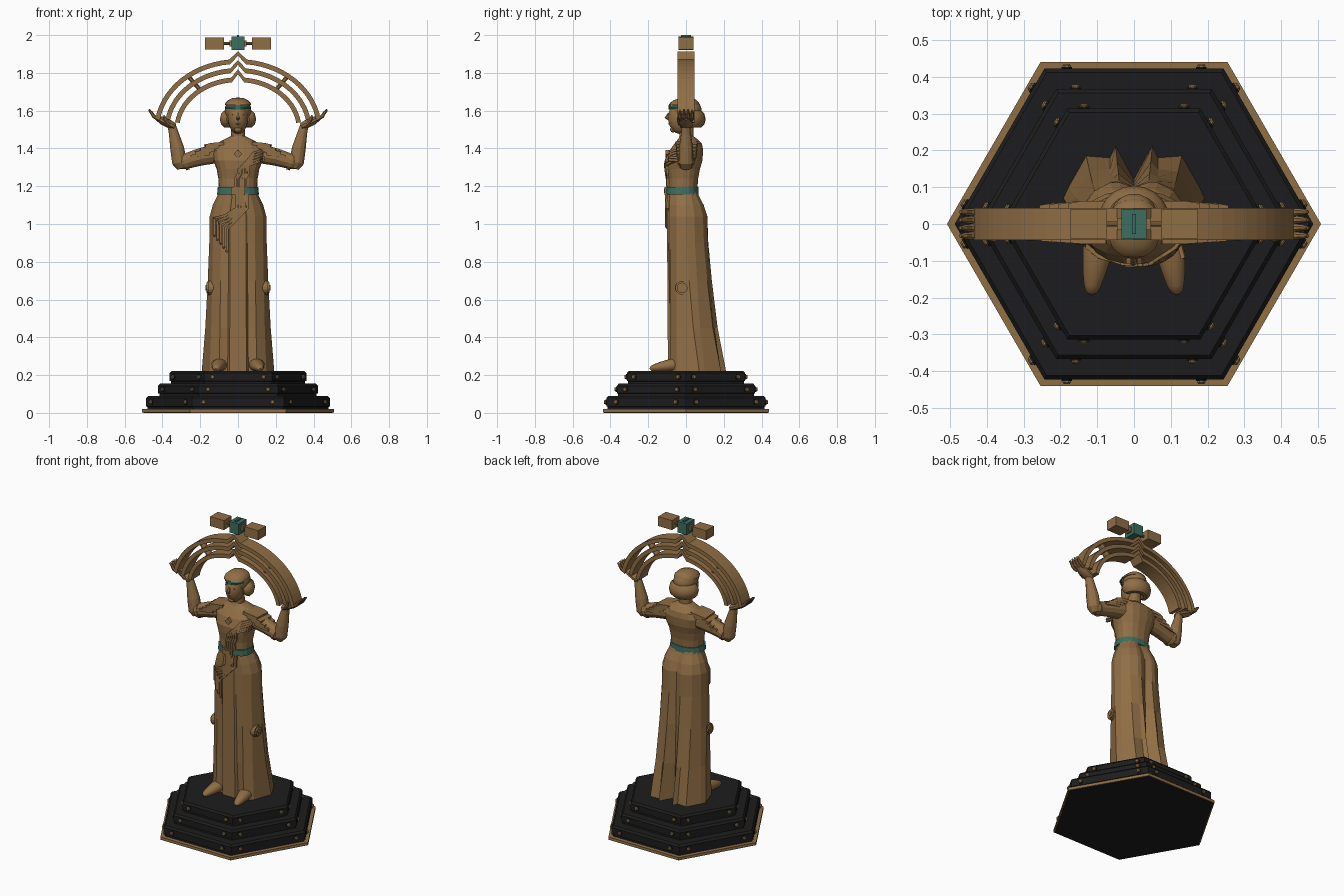
import bpy, bmesh, math
from math import sin, cos, pi, radians
from mathutils import Vector as V
from mathutils.bvhtree import BVHTree

if "Cube" in bpy.data.objects:
    bpy.data.objects.remove(bpy.data.objects["Cube"])


def mat(name, r, g, b):
    m = bpy.data.materials.new(name)
    m.diffuse_color = (r, g, b, 1)
    m.use_nodes = True
    m.node_tree.nodes["Principled BSDF"].inputs["Base Color"].default_value = m.diffuse_color
    return m


BRONZE = mat("bronze", 0.28, 0.156, 0.06)
TEAL = mat("teal_patina", 0.046, 0.155, 0.115)
BLACK = mat("black_stone", 0.012, 0.012, 0.013)


def mesh(name, verts, faces, m, smooth=None):
    me = bpy.data.meshes.new(name)
    me.from_pydata([tuple(v) for v in verts], [], faces)
    bm = bmesh.new()
    bm.from_mesh(me)
    bmesh.ops.recalc_face_normals(bm, faces=bm.faces)
    bm.to_mesh(me)
    bm.free()
    me.materials.append(m)
    if smooth:
        me.shade_smooth()
        me.set_sharp_from_angle(angle=radians(smooth))
    o = bpy.data.objects.new(name, me)
    bpy.context.collection.objects.link(o)
    return o


def loft(name, rings, m, smooth=None):
    n = len(rings[0])
    verts = [v for r in rings for v in r]
    faces = [(k*n+i, k*n+(i+1) % n, (k+1)*n+(i+1) % n, (k+1)*n+i)
             for k in range(len(rings)-1) for i in range(n)]
    faces += [tuple(range(n)), tuple(range(len(verts)-n, len(verts)))]
    mesh(name, verts, faces, m, smooth)
    return verts, faces


def tube(name, pts, radii, m, n=10, ref=(0, 1, 0), wide=1.0, smooth=None):
    pts = [V(p) for p in pts]
    if not isinstance(radii, (list, tuple)):
        radii = [radii]*len(pts)
    rings = []
    for i, p in enumerate(pts):
        t = (pts[min(i+1, len(pts)-1)]-pts[max(i-1, 0)]).normalized()
        s = V(ref)
        s = (s-t*s.dot(t)).normalized()
        u = t.cross(s)
        rings.append([p+radii[i]*(s*cos(a)*wide+u*sin(a))
                      for a in [2*pi*(j+.5)/n for j in range(n)]])
    return loft(name, rings, m, smooth)


def box(name, c, h, m, tilt=0):
    vs = []
    for x in (-1, 1):
        for y in (-1, 1):
            for z in (-1, 1):
                a, b = x*h[0], z*h[2]
                vs.append((c[0]+a*cos(tilt)+b*sin(tilt), c[1]+y*h[1], c[2]-a*sin(tilt)+b*cos(tilt)))
    return mesh(name, vs, [(0, 1, 3, 2), (4, 6, 7, 5), (0, 4, 5, 1), (2, 3, 7, 6), (0, 2, 6, 4), (1, 5, 7, 3)], m)


def ball(name, c, r, m, n=16, smooth=40):
    k = n//2
    rings = [[(c[0]+r[0]*sin(p)*cos(2*pi*j/n), c[1]+r[1]*sin(p)*sin(2*pi*j/n), c[2]-r[2]*cos(p))
              for j in range(n)] for p in [pi*(i+.12)/(k+.24) for i in range(k+1)]]
    loft(name, rings, m, smooth)


def hexa(z, r):
    return [(r*cos(i*pi/3), r*sin(i*pi/3), z) for i in range(6)]


# Stepped hexagonal base with bolts; the underside is black
loft("base_underside", [hexa(0, .5), hexa(.004, .5)], BLACK)
loft("base_plate", [hexa(.002, .508), hexa(.02, .508)], BRONZE)
for k, (z0, z1, r) in enumerate([(.02, .09, .487), (.09, .155, .423), (.155, .222, .362)]):
    loft(f"base_tier_{k}", [hexa(z0, r-.008), hexa(z0+.012, r-.008), hexa(z0+.014, r),
                            hexa(z1-.012, r), hexa(z1, r-.012)], BLACK)
    for side in range(6):
        a = side*pi/3+pi/6
        nrm, tan = V((cos(a), sin(a), 0)), V((-sin(a), cos(a), 0))
        for s in (-1, 1):
            p = nrm*(r*.866-.004)+tan*(s*r*.375)+V((0, 0, (z0+z1)/2+.002))
            tube("bolt_washer", [p, p+nrm*.009], .016, BLACK, 8, (0, 0, 1))
            tube("bolt_head", [p, p+nrm*.013, p+nrm*.017], [.012, .012, .008], BRONZE, 8, (0, 0, 1))

# Pleated gown: hip outline blended into the flared hem outline
HEM = [(0, -.095), (.045, -.095), (.055, -.075), (.10, -.085), (.15, -.05), (.192, .07),
       (.178, .10), (.13, .185), (.065, .18), (.05, .212), (0, .12)]
HIP = [(0, -.1), (.042, -.1), (.05, -.093), (.09, -.085), (.132, -.05), (.15, 0),
       (.14, .045), (.108, .09), (.065, .112), (.04, .113), (0, .1)]


def gown_ring(z, t, sx=1, sy=1):
    half = [(sx*(a[0]+(b[0]-a[0])*t), (a[1]+(b[1]-a[1])*t)*(sy if a[1] > 0 else 1))
            for a, b in zip(HIP, HEM)]
    return [(x, y, z) for x, y in half] + [(-x, y, z) for x, y in half[-2:0:-1]]


gown = [gown_ring(*a) for a in [(.22, 1), (.45, .55), (.7, .24), (.9, .05), (1.04, 0),
                                (1.1, 0, .89, .83), (1.15, 0, .73, .6), (1.175, 0, .68, .52)]]
gv, gf = loft("gown", gown, BRONZE)


# Torso, neck
def oval(z, w, f, b, n=18):
    c, d = (f+b)/2, (b-f)/2
    pw = lambda v: math.copysign(abs(v)**.85, v)
    return [(w*pw(cos(2*pi*i/n)), c+d*pw(sin(2*pi*i/n)), z) for i in range(n)]


torso = [oval(*a) for a in [(1.16, .1, -.097, .06), (1.24, .104, -.098, .065), (1.29, .113, -.106, .075),
                            (1.335, .13, -.108, .088), (1.39, .14, -.088, .092), (1.425, .115, -.062, .085),
                            (1.45, .07, -.042, .06), (1.465, .038, -.035, .04), (1.53, .034, -.035, .04)]]
tv, tf = loft("torso", torso, BRONZE)
off = len(gv)
BODY = BVHTree.FromPolygons([V(v) for v in gv+tv], gf+[tuple(i+off for i in f) for f in tf])


def drape(name, pts, r):
    """Narrow band laid on the front of the body."""
    out = []
    for (x0, z0), (x1, z1) in zip(pts, pts[1:]):
        for k in range(5):
            x, z = x0+(x1-x0)*k/5, z0+(z1-z0)*k/5
            hit = BODY.ray_cast(V((x, -1, z)), V((0, 1, 0)))[0]
            out.append((x, (hit.y if hit else -.09)-.004, z))
    tube(name, out, r, BRONZE, 4, (0, 1, 0))
    return out[-1]


# Sash of parallel stepped bands, pendant
for i in range(5):
    d = .014*i
    drape("sash_upper", [(.135, 1.395-d), (.08, 1.375-d), (.057-d, 1.345-d), (.057-d, 1.27),
                         (.042-d, 1.24), (.042-d, 1.185)], .0085)
    e = drape("sash_lower", [(.05-d, 1.16), (.05-d, 1.085), (-.03-d*.7, 1.0+d*.8),
                             (-.058-d*1.2, .975+d), (-.058-d*1.2, .83+d*1.6)], .0095)
    ball("sash_bead", e, (.008, .008, .01), BRONZE, 8)
tube("pendant", [(0, -.07, 1.37), (0, -.108, 1.37)], .022, BRONZE, 4, (1, 0, 1))

# Belt and buckle
loft("belt", [oval(z, w, f, b) for z, w, f, b in
              [(1.157, .111, -.107, .067), (1.195, .107, -.106, .066)]], TEAL)
box("belt_buckle", (0, -.104, 1.175), (.037, .009, .021), BRONZE)
box("buckle_plate", (0, -.112, 1.175), (.024, .005, .012), BRONZE)

# Head, face and hair
ball("face", (0, -.03, 1.562), (.054, .066, .086), BRONZE, 18)
tube("nose", [(0, -.09, 1.588), (0, -.102, 1.562), (0, -.09, 1.555)], [.005, .011, .008], BRONZE, 6, (1, 0, 0))
ball("lips", (0, -.087, 1.53), (.014, .006, .005), BRONZE, 8)
ball("chin", (0, -.068, 1.5), (.02, .017, .016), BRONZE, 10)
ball("hair_cap", (0, .004, 1.6), (.07, .08, .07), BRONZE, 18)
loft("hair_crown", [oval(z, w, f, b, 20) for z, w, f, b in
                    [(1.629, .071, -.092, .07), (1.642, .066, -.084, .068), (1.656, .052, -.064, .056),
                     (1.668, .026, -.03, .03)]], BRONZE, 45)
tube("hair_roll", [(.062*cos(a), .012+.058*sin(a), 1.555) for a in
                   [radians(-35+250*i/14) for i in range(15)]],
     [.012, .026]+[.034]*11+[.026, .012], BRONZE, 10, (0, 0, 1), 1.4, 40)
arc = [radians(200+140*i/12) for i in range(13)]
tube("headband", [(.066*cos(a), -.004+.08*sin(a), 1.619) for a in arc], .0065, TEAL, 6, (0, 0, 1), 1.7)
box("headband_jewel", (0, -.086, 1.619), (.012, .006, .012), TEAL)

for s in (-1, 1):
    # Eyes and feet
    ball("eye", (s*.021, -.08, 1.58), (.012, .008, .006), BRONZE, 8)
    tube("foot", [(s*.088, .02, .255), (s*.1, -.08, .253), (s*.108, -.13, .245), (s*.113, -.165, .239),
                  (s*.116, -.183, .235), (s*.117, -.19, .231)], [.036, .034, .027, .02, .014, .005],
         BRONZE, 12, (1, 0, 0), 1.2, 40)
    # Gown rosette at the knee
    for r, w in ((.037, .158), (.028, .167), (.014, .173)):
        tube("knee_rosette", [(s*.13, -.02, .662), (s*w, -.02, .662)], r, BRONZE, 14)
    # Layered shoulder plates
    for i in range(4):
        tube("shoulder_plate", [(s*(.075+.025*i), .004, 1.427-.018*i), (s*(.14+.026*i), .004, 1.42-.019*i),
                                (s*(.175+.026*i), .002, 1.413-.019*i)], [.0125, .0125, .0115],
             BRONZE, 4, (0, 1, 0), 6.6-.2*i)
    # Arm with cuff
    tube("upper_arm", [(s*.10, .01, 1.375), (s*.2, .005, 1.355), (s*.29, 0, 1.328), (s*.318, 0, 1.318)],
         [.052, .048, .041, .03], BRONZE, 12)
    tube("elbow_cuff", [(s*.268, 0, 1.334), (s*.288, 0, 1.328)], .046, BRONZE, 14)
    tube("forearm", [(s*.298, 0, 1.295), (s*.31, 0, 1.325), (s*.322, 0, 1.4), (s*.34, 0, 1.48),
                     (s*.352, 0, 1.525)], [.025, .04, .038, .027, .022], BRONZE, 12)
    # Cupped hand
    tube("palm", [(s*.335, 0, 1.515), (s*.365, 0, 1.53), (s*.4, 0, 1.547), (s*.432, 0, 1.562)],
         [.018, .022, .021, .012], BRONZE, 10, (0, 1, 0), 1.7, 40)
    for j in range(4):
        y = -.032+.0215*j
        tube("finger", [(s*.415, y*.9, 1.552), (s*.446, y, 1.57), (s*.46, y, 1.592),
                        (s*.472, y, 1.608-.004*abs(j-1.5))], [.011, .011, .009, .005], BRONZE, 8)
    tube("thumb", [(s*.365, -.03, 1.528), (s*.385, -.04, 1.553), (s*.392, -.04, 1.575)],
         [.012, .01, .005], BRONZE, 8)
    # Finial side blocks and axles
    box("finial_block", (s*.124, 0, 1.956), (.05, .04, .031), BRONZE)
    tube("finial_axle", [(s*.03, 0, 1.956), (s*.08, 0, 1.956)], .008, BRONZE, 8)
    box("finial_collar", (s*.04, 0, 1.956), (.006, .016, .016), BRONZE)

# Finial centre
box("finial_core", (0, 0, 1.957), (.034, .041, .036), TEAL)
box("finial_slot", (0, 0, 1.994), (.006, .027, .006), TEAL)

# Three nested pointed arches
ARCHES = [(.430, .360, 9), (.377, .313, 10), (.324, .264, 8)]
for k, (a, b, st) in enumerate(ARCHES):
    angs = [st+(84-st)*i/14 for i in range(15)]
    angs = angs+[90]+[180-g for g in reversed(angs)]
    rings = []
    for g in angs:
        g, lift = radians(g), (.042 if g == 90 else 0)
        rings.append([((a+t)*cos(g), y, 1.5+(b+t)*sin(g)+lift)
                      for t, y in ((-.0125, -.044), (.0125, -.044), (.0125, .044), (-.0125, .044))])
    loft(f"arch_{k}", rings, BRONZE)

# Spacers between the arches
for g in (radians(52), radians(128)):
    for (a, b, _), (a2, b2, _) in zip(ARCHES, ARCHES[1:]):
        tube("arch_spacer", [(a*cos(g), 0, 1.5+b*sin(g)), (a2*cos(g), 0, 1.5+b2*sin(g))],
             .012, BRONZE, 8, (0, 1, 0), 2.2)
